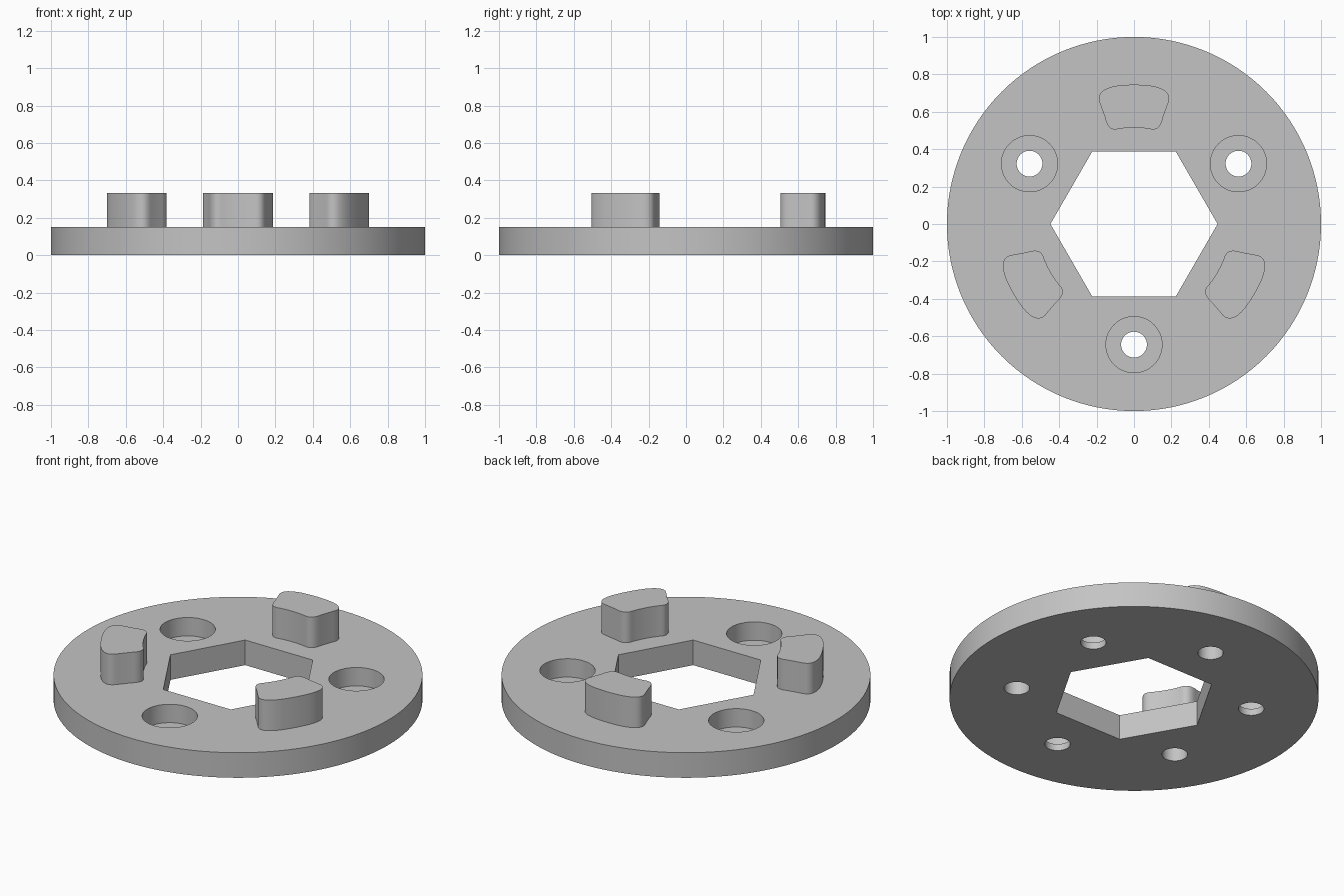
import bpy
import bmesh
from math import cos, sin, pi, radians
from mathutils import Matrix, Vector

default_cube = bpy.data.objects.get("Cube")
if default_cube:
    bpy.data.objects.remove(default_cube, do_unlink=True)

TOP = 0.15          # plate thickness
LUG_TOP = 0.333
LIP = 0.04          # material left under each counterbore
PITCH = 0.645       # radius of the bolt circle

grey = bpy.data.materials.new("light_grey")
grey.use_nodes = True
grey.diffuse_color = (0.55, 0.55, 0.55, 1)
grey.node_tree.nodes["Principled BSDF"].inputs["Base Color"].default_value = (0.55, 0.55, 0.55, 1)


def ring(radius, sides, centre=(0, 0)):
    return [(centre[0] + radius * cos(2 * pi * i / sides),
             centre[1] + radius * sin(2 * pi * i / sides)) for i in range(sides)]


def polar(radius, degrees):
    return radius * cos(radians(degrees)), radius * sin(radians(degrees))


def prism(name, outline, z0, z1, turn=0):
    """Extrude a counter-clockwise outline upward from z0 to z1."""
    bm = bmesh.new()
    base = bm.faces.new([bm.verts.new((x, y, z0)) for x, y in outline])
    up = bmesh.ops.extrude_face_region(bm, geom=[base], use_keep_orig=True)
    moved = [v for v in up["geom"] if isinstance(v, bmesh.types.BMVert)]
    bmesh.ops.translate(bm, verts=moved, vec=(0, 0, z1 - z0))
    bmesh.ops.recalc_face_normals(bm, faces=bm.faces)
    bm.transform(Matrix.Rotation(radians(turn), 4, "Z"))
    mesh = bpy.data.meshes.new(name)
    bm.to_mesh(mesh)
    bm.free()
    mesh.materials.append(grey)
    obj = bpy.data.objects.new(name, mesh)
    bpy.context.collection.objects.link(obj)
    return obj


def activate(obj):
    bpy.ops.object.select_all(action="DESELECT")
    obj.select_set(True)
    bpy.context.view_layer.objects.active = obj


def cut(obj, outline, z0, z1):
    cutter = prism("cutter", outline, z0, z1)
    cutter.hide_render = True
    mod = obj.modifiers.new("cut", "BOOLEAN")
    mod.operation = "DIFFERENCE"
    mod.solver = "EXACT"
    mod.object = cutter
    activate(obj)
    bpy.ops.object.modifier_apply(modifier=mod.name)
    bpy.data.objects.remove(cutter, do_unlink=True)


def finish(obj):
    activate(obj)
    bpy.ops.object.shade_smooth_by_angle(angle=radians(30))


def bend(a, b, c, steps=10):
    """Quadratic curve used for the rounded lug corners."""
    a, b, c = Vector(a), Vector(b), Vector(c)
    return [tuple(a * (1 - t) ** 2 + b * 2 * t * (1 - t) + c * t * t)
            for t in (i / steps for i in range(steps + 1))]


# Round plate with a hexagonal opening
plate = prism("plate", ring(1, 128), 0, TOP)
cut(plate, ring(0.447, 6), -0.1, TOP + 0.1)

# Counterbored through holes
for angle in (30, 150, 270):
    centre = polar(PITCH, angle)
    cut(plate, ring(0.15, 64, centre), LIP, TOP + 0.1)
    cut(plate, ring(0.069, 48, centre), -0.1, TOP)

# Lug outline: part of a ring with generously rounded corners
half = [polar(0.745, a) for a in (90, 88, 86, 84)]
half += bend((0.1, 0.738), (0.215, 0.715), (0.18, 0.64))
half += bend((0.155, 0.57), (0.14, 0.49), (0.08, 0.509))
half += [polar(0.515, a) for a in (84, 87, 90)]
lug_outline = half + [(-x, y) for x, y in reversed(half[1:-1])]
lug_outline.reverse()

# Three lugs, each with a blind hole from below
for name, turn in (("back_lug", 0), ("right_lug", 120), ("left_lug", 240)):
    lug = prism(name, lug_outline, TOP, LUG_TOP, turn)
    hole = ring(0.069, 48, polar(PITCH, 90 + turn))
    cut(plate, hole, -0.1, TOP + 0.1)
    cut(lug, hole, TOP - 0.1, 0.26)
    finish(lug)

finish(plate)
